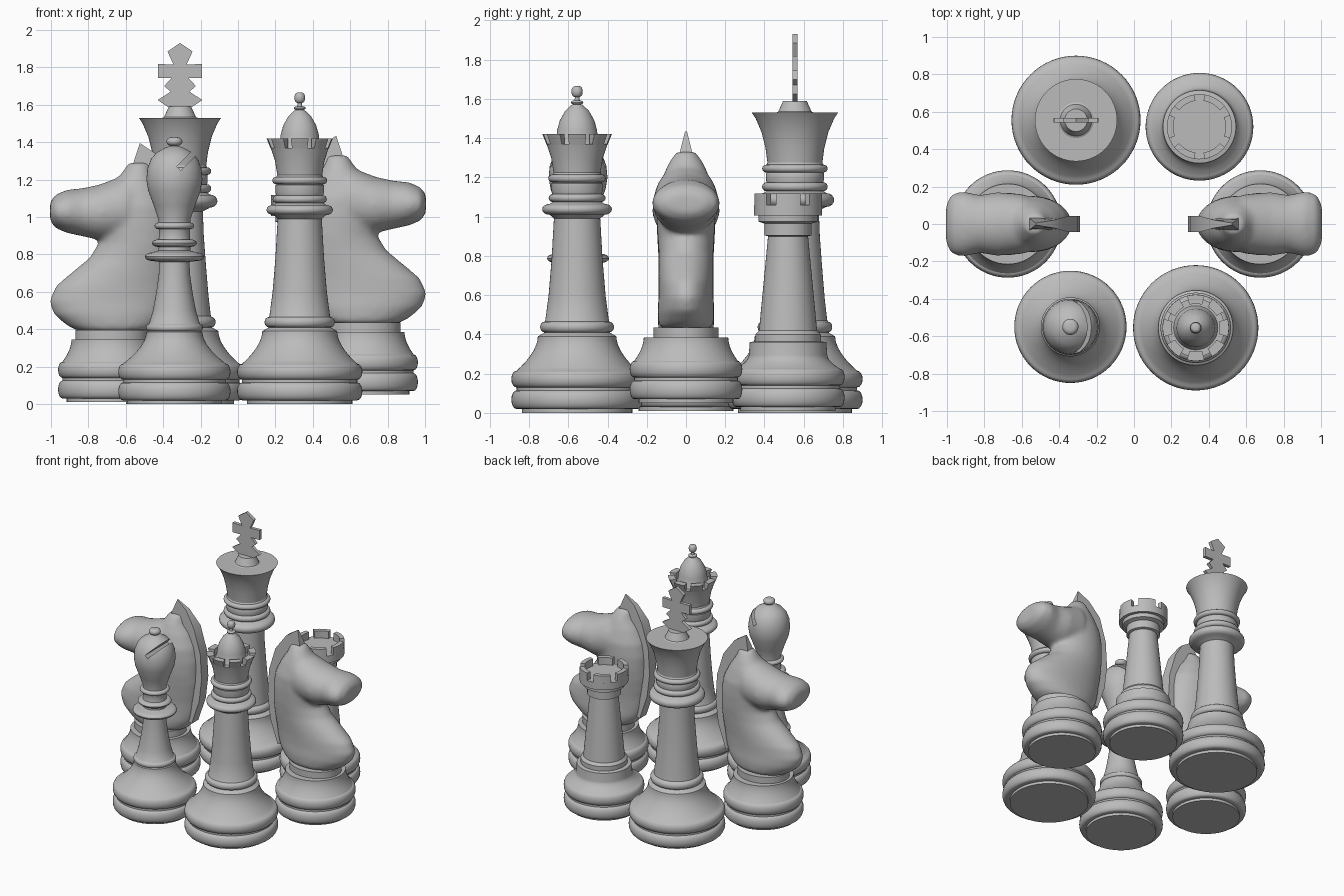
import bpy, bmesh, math
from math import sin, cos, pi
from mathutils import Vector

cube = bpy.data.objects.get("Cube")
if cube:
    bpy.data.objects.remove(cube)

grey = bpy.data.materials.new("stone_grey")
grey.use_nodes = True
grey.diffuse_color = (0.5, 0.5, 0.5, 1)
grey.node_tree.nodes["Principled BSDF"].inputs["Base Color"].default_value = (0.5, 0.5, 0.5, 1)


def finish(bm, name, loc=(0, 0, 0), turn=0, angle=32):
    """Turn a bmesh into a placed, shaded object."""
    bmesh.ops.recalc_face_normals(bm, faces=bm.faces)
    mesh = bpy.data.meshes.new(name)
    bm.to_mesh(mesh)
    bm.free()
    mesh.materials.append(grey)
    ob = bpy.data.objects.new(name, mesh)
    bpy.context.collection.objects.link(ob)
    ob.location = loc
    ob.rotation_euler.z = turn
    bpy.ops.object.select_all(action='DESELECT')
    ob.select_set(True)
    bpy.context.view_layer.objects.active = ob
    if angle:
        bpy.ops.object.shade_smooth_by_angle(angle=math.radians(angle))
    return ob


def loft(bm, rings):
    """Skin a list of equal-length closed rings and cap both ends."""
    loops = [[bm.verts.new(p) for p in ring] for ring in rings]
    n = len(loops[0])
    for a, b in zip(loops, loops[1:]):
        for i in range(n):
            j = (i + 1) % n
            bm.faces.new((a[i], a[j], b[j], b[i]))
    bm.faces.new(loops[0])
    bm.faces.new(loops[-1])


def circle(r, z, n=64, squash=1):
    return [(r * cos(2 * pi * i / n), squash * r * sin(2 * pi * i / n), z) for i in range(n)]


def bead(inner, outer, z0, z1, n=8):
    """Rounded ring moulding as profile points."""
    return [(inner + (outer - inner) * sin(pi * k / n), (z0 + z1 - (z1 - z0) * cos(pi * k / n)) / 2)
            for k in range(n + 1)]


def base(r, top_r, top_z):
    """Shared foot: two rounded bands and a flared bell."""
    pts = [(.84 * r, 0), (.84 * r, .02)]
    pts += bead(.92 * r, r, .02, .115) + bead(.92 * r, r, .13, .215)
    for k in range(1, 11):
        t = k / 10
        pts.append((top_r + (.92 * r - top_r) * (1 - t) ** 1.8, .215 + (top_z - .215) * t))
    return pts


def lathe(name, profile, loc, turn=0, squash=1):
    bm = bmesh.new()
    loft(bm, [circle(r, z, squash=squash) for r, z in profile])
    return finish(bm, name, loc, turn)


def battlements(name, count, fill, inner, low, high, z0, z1, loc):
    """Ring of wall blocks with gaps; outer radius runs from low to high."""
    bm = bmesh.new()
    for c in range(count):
        rings = []
        for k in range(9):
            a = 2 * pi * (c + fill * (k / 8 - .5)) / count
            rings.append([(r * cos(a), r * sin(a), z)
                          for r, z in ((inner, z0), (low, z0), (high, z1), (inner, z1))])
        loft(bm, rings)
    return finish(bm, name, loc)


# King
king = (-.31, .555, 0)
lathe("king_body", base(.345, .205, .39) + bead(.17, .19, .41, .465) + [
    (.165, .47), (.152, .58), (.138, .75), (.127, .9), (.122, 1.03)]
    + bead(.16, .2, 1.05, 1.12) + bead(.145, .167, 1.13, 1.175)
    + [(.148, 1.19), (.148, 1.22)] + bead(.145, .167, 1.225, 1.265)
    + [(.14, 1.275), (.15, 1.35), (.17, 1.43), (.2, 1.5), (.22, 1.53)], king)
lathe("king_cap", [(.105, 1.525), (.085, 1.535), (.06, 1.59)], king)
half = [(0, 1.93), (.067, 1.885), (.035, 1.815), (.118, 1.818), (.118, 1.743), (.045, 1.743),
        (.085, 1.7), (.05, 1.67), (.12, 1.625), (.06, 1.585)]
outline = half + [(-x, z) for x, z in half[:0:-1]]
bm = bmesh.new()
loft(bm, [[(x, y, z) for x, z in outline] for y in (-.013, .013)])
finish(bm, "king_cross", king, angle=0)

# Queen
queen = (.33, -.555, 0)
lathe("queen_body", base(.335, .2, .39) + bead(.165, .188, .41, .465) + [
    (.162, .47), (.145, .6), (.13, .78), (.118, .99)]
    + bead(.14, .178, 1.01, 1.065) + bead(.125, .145, 1.075, 1.115)
    + [(.13, 1.13), (.13, 1.17)] + bead(.125, .147, 1.175, 1.215)
    + [(.12, 1.225), (.132, 1.3), (.155, 1.37)], queen)
battlements("queen_crown", 8, .68, .128, .155, .177, 1.365, 1.42, queen)
lathe("queen_dome", [(.12, 1.365), (.105, 1.4), (.102, 1.44), (.088, 1.49), (.06, 1.54), (.025, 1.572)]
      + bead(.014, .032, 1.572, 1.592) + [(.011, 1.605)] + bead(.012, .029, 1.61, 1.665), queen)

# Bishop
bishop = (-.34, -.55, 0)
body = lathe("bishop_body", base(.3, .15, .385) + bead(.14, .152, .39, .425) + [
    (.135, .43), (.115, .5), (.098, .59), (.084, .69), (.08, .76)]
    + bead(.12, .158, .765, .81) + [(.085, .82)] + bead(.085, .12, .84, .88)
    + [(.083, .89), (.083, .93)] + bead(.085, .106, .935, .97)
    + [(.085, .985), (.11, 1.06), (.14, 1.14), (.15, 1.2), (.144, 1.26), (.125, 1.31),
       (.095, 1.345), (.05, 1.37), (.02, 1.38)] + bead(.015, .043, 1.38, 1.427), bishop)
bm = bmesh.new()
bmesh.ops.create_cube(bm, size=1)
bmesh.ops.scale(bm, vec=(.4, .5, .03), verts=bm.verts)
cutter = finish(bm, "bishop_slot_cutter", Vector(bishop) + Vector((.165, 0, 1.4)), angle=0)
cutter.rotation_euler.y = -pi / 4
cutter.hide_render = True
cutter.hide_viewport = True
slot = body.modifiers.new("slot", 'BOOLEAN')
slot.operation = 'DIFFERENCE'
slot.object = cutter

# Rook
rook = (.35, .52, .01)
lathe("rook_body", base(.288, .2, .285) + [
    (.195, .35), (.167, .355), (.167, .39), (.148, .41), (.125, .65), (.102, .89),
    (.12, .895), (.12, .955), (.15, .965), (.15, .995), (.174, .995), (.174, 1.05)], rook)
battlements("rook_battlements", 6, .7, .14, .174, .174, 1.045, 1.107, rook)

# Knights: sections are (height, back, front, half width) and (forward, low, high, half width)
neck = [(.38, -.2, .18, .13), (.41, -.25, .24, .14), (.47, -.29, .31, .145), (.54, -.31, .335, .14),
        (.62, -.32, .3, .14), (.68, -.33, .23, .14), (.77, -.34, .12, .14), (.85, -.34, .07, .145),
        (.95, -.34, .08, .15), (1.05, -.32, .08, .15), (1.15, -.27, .02, .12), (1.22, -.22, -.05, .09),
        (1.28, -.2, -.09, .05)]
head = [(-.2, .92, 1.2, .1), (-.08, .86, 1.22, .16), (.06, .865, 1.165, .17), (.15, .885, 1.145, .155),
        (.24, .905, 1.135, .175), (.3, .93, 1.11, .16), (.33, .97, 1.07, .1)]
crest = [(-.15, 1.385), (-.24, 1.325), (-.32, 1.21), (-.375, 1.03), (-.387, .83), (-.365, .65), (-.3, .46),
         (-.2, .5), (-.24, .7), (-.25, .9), (-.2, 1.1), (-.105, 1.24), (-.125, 1.31)]


def knight(side, loc, turn):
    lathe(side + "_knight_base", base(.287, .215, .335), loc, turn)
    lathe(side + "_knight_collar", [(.195, .33), (.195, .385)], loc, turn, squash=.85)

    # Neck and head, blended into one smooth form
    bm = bmesh.new()
    ring = circle(1, 0, 32)
    loft(bm, [[((b + f) / 2 + u * (f - b) / 2, v * w, z) for u, v, _ in ring] for z, b, f, w in neck])
    loft(bm, [[(x, u * w, (lo + hi) / 2 + v * (hi - lo) / 2) for u, v, _ in ring] for x, lo, hi, w in head])
    ob = finish(bm, side + "_knight_head", loc, turn, angle=0)
    remesh = ob.modifiers.new("blend", 'REMESH')
    remesh.mode = 'VOXEL'
    remesh.voxel_size = .014
    remesh.use_smooth_shade = True
    soften = ob.modifiers.new("soften", 'SMOOTH')
    soften.factor = .5
    soften.iterations = 10

    # Mane and ears: a thin crest pinched towards the tip
    bm = bmesh.new()
    loft(bm, [[(x, s * min(.042, .005 + .25 * (1.385 - z)), z) for x, z in crest] for s in (-1, 1)])
    ob = finish(bm, side + "_knight_mane", loc, turn, angle=40)


knight("left", (.675, 0, .05), 0)
knight("right", (-.675, 0, .01), pi)
